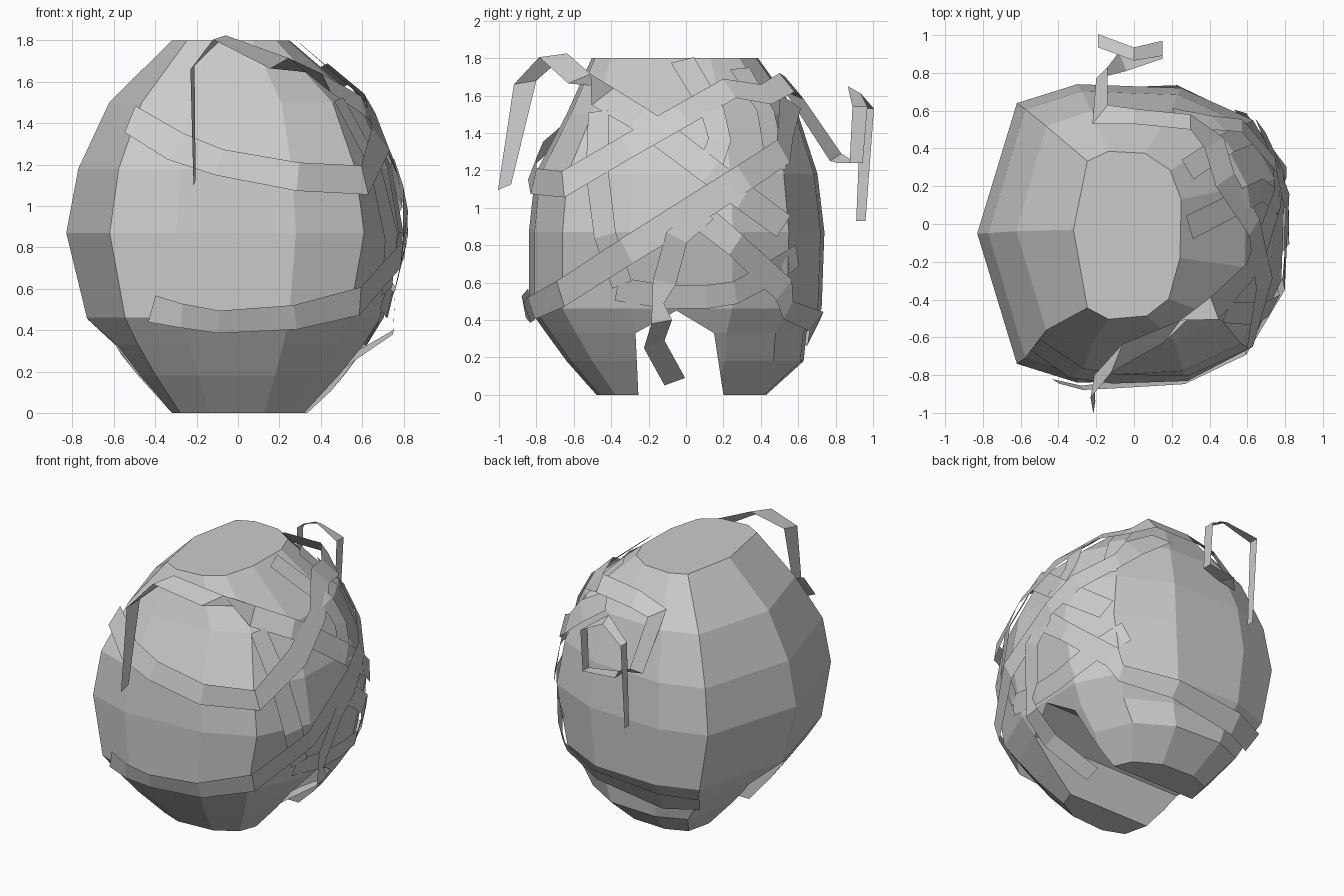
import bpy, bmesh
from mathutils import Vector
from mathutils.bvhtree import BVHTree

if "Cube" in bpy.data.objects:
    bpy.data.objects.remove(bpy.data.objects["Cube"])


def make(name, bm):
    bmesh.ops.recalc_face_normals(bm, faces=bm.faces)
    me = bpy.data.meshes.new(name)
    bm.to_mesh(me)
    bm.free()
    ob = bpy.data.objects.new(name, me)
    bpy.context.collection.objects.link(ob)
    return ob


def loft(name, rings):
    bm = bmesh.new()
    loops = [[bm.verts.new(p) for p in r] for r in rings]
    n = len(loops[0])
    for a, b in zip(loops, loops[1:]):
        for i in range(n):
            j = (i + 1) % n
            bm.faces.new((a[i], a[j], b[j], b[i]))
    bm.faces.new(loops[0][::-1])
    bm.faces.new(loops[-1])
    return make(name, bm)


# Faceted barrel body: plan outline scaled per level (z, x, front y, back y, x shift)
plan = [(-.3, -.84), (.28, -.81), (.61, -.66), (.78, -.3), (.8, .25), (.63, .55),
        (.25, .72), (-.3, .74), (-.62, .64), (-.83, -.05), (-.62, -.74)]
levels = [(0, .45, .57, .58, 0), (.18, .64, .76, .85, 0), (.33, .78, .89, .87, 0),
          (.46, .88, 1, .98, 0), (.87, 1, 1, 1, 0), (1.18, .93, .96, .95, 0),
          (1.5, .75, .76, .81, 0), (1.8, .35, .6, .52, -.03)]
body = loft("body", [[(x * sx + dx, y * (f if y < 0 else b), z) for x, y in plan]
                     for z, sx, f, b, dx in levels])
tree = BVHTree.FromPolygons([v.co.copy() for v in body.data.vertices],
                            [tuple(p.vertices) for p in body.data.polygons])

# Arched tunnel underneath, leaving a front and a back foot
arch = [(-.25, -.1), (.21, -.1), (.2, 0), (.15, .33), (-.05, .45), (-.27, .33)]
cutter = loft("arch_cutter", [[(x, y, z) for y, z in arch] for x in (-1.2, 1.2)])
cutter.hide_render = True
mod = body.modifiers.new("arch", 'BOOLEAN')
mod.operation, mod.object, mod.solver = 'DIFFERENCE', cutter, 'EXACT'
dg = bpy.context.evaluated_depsgraph_get()
body.data = bpy.data.meshes.new_from_object(body.evaluated_get(dg))
body.modifiers.clear()
bpy.data.objects.remove(cutter)

CENTRE = Vector((0, -.04, .9))


def hug(p, off):
    q = tree.find_nearest(p)[0]
    return q + (q - CENTRE).normalized() * off


def side(y, z):
    """Point on the right side of the body at the given y, z."""
    hit = tree.ray_cast(Vector((2, y, z)), Vector((-1, 0, 0)))[0]
    return tuple(hit) if hit else (.5, y, z)


def bandage(name, path, width=.15, off=.03):
    """Ribbon; 3-tuples hug the body, (point, half-width axis) pairs hang free."""
    bm = bmesh.new()
    prev = None
    centre = [Vector(p[0] if len(p) == 2 else p) for p in path]
    for i, p in enumerate(path):
        if len(p) == 2:
            a = Vector(p[1])
            pair = [centre[i] - a, centre[i] + a]
        else:
            t = centre[min(i + 1, len(path) - 1)] - centre[max(i - 1, 0)]
            c = hug(centre[i], off)
            s = t.cross(c - CENTRE).normalized() * width / 2
            pair = [hug(c - s, off), hug(c + s, off)]
        cur = [bm.verts.new(q) for q in pair]
        if prev:
            bm.faces.new((prev[0], cur[0], cur[1], prev[1]))
        prev = cur
    return make(name, bm)


# Upper bandage: front, up the right side, over the back, ending in a curl
bandage("upper_bandage", [
    (-.54, -.66, 1.43), (-.3, -.8, 1.3), (-.08, -.8, 1.2), (.28, -.78, 1.13),
    (.62, -.63, 1.12), side(-.3, 1.3), side(-.02, 1.46), side(.22, 1.6), (.45, .42, 1.62),
    ((.3, .54, 1.67), (0, .04, -.05)),
    ((0, .57, 1.65), (0, .04, -.05)), ((-.18, .58, 1.6), (.04, .05, -.02)),
    ((-.17, .8, 1.27), (.03, .03, .02)), ((-.06, .86, 1.24), (-.02, .05, 0)),
    ((.15, .91, 1.24), (0, .035, 0)), ((.15, .93, 1.54), (0, .04, 0)),
    ((0, .9, 1.63), (0, .035, -.02)), ((-.19, .97, 1.53), (0, .035, 0)),
    ((-.19, .935, .93), (0, .025, 0))], .15, .045)

# Crossing bandage: hanging tail at the front, over the top, down the right
bandage("crossing_bandage", [
    ((-.21, -.97, 1.11), (.005, .035, .015)), ((-.22, -.86, 1.67), (.01, .06, .01)),
    ((-.09, -.71, 1.815), (.03, .075, .01)), ((.2, -.57, 1.69), (.045, .06, .025)),
    (.4, -.42, 1.55), side(-.25, 1.46), side(-.1, 1.35), side(.12, 1.18),
    side(.3, 1.05), side(.5, .9)], .15, .03)

# Lower bandage: low across the front, rising diagonally to the back
bandage("lower_bandage", [
    (-.4, -.82, .53), (-.25, -.84, .5), (-.08, -.84, .47), (.28, -.81, .49),
    (.61, -.66, .56), side(-.3, .77), side(.1, 1.03), side(.3, 1.15), side(.5, 1.28),
    (.45, .58, 1.42), (.25, .58, 1.58)], .15, .045)

# Back bandage: from the right side down and around the lower back
bandage("back_bandage", [
    side(.05, .97), side(.25, .8), side(.5, .58), (.6, .6, .46),
    (.24, .7, .4), (-.28, .68, .34), (-.55, .55, .32)], .14, .035)

# Dangling bandage over the arch
bandage("dangling_bandage", [
    side(.09, .98), side(-.05, .84), side(-.11, .62),
    ((.75, -.13, .39), (0, .055, .01)), ((.56, -.17, .27), (0, .055, .02)),
    ((.3, -.06, .07), (0, .055, .02))], .12, .035)

# Remaining flat wraps on the right side, given as y, z points
wraps = {
    "top_wrap": [(-.02, 1.76), (.13, 1.5), (.17, 1.35), (.1, 1.15)],
    "waist_wrap": [(-.36, .58), (-.1, .54), (.1, .54), (.25, .56), (.42, .65), (.58, .75)],
    "front_wrap": [(-.46, 1.5), (-.46, 1.18), (-.42, .85), (-.33, .6)],
    "rear_wrap": [(.28, 1.72), (.42, 1.5), (.47, 1.2)],
}
for name, yz in wraps.items():
    bandage(name, [side(*p) for p in yz], .13, .025)
